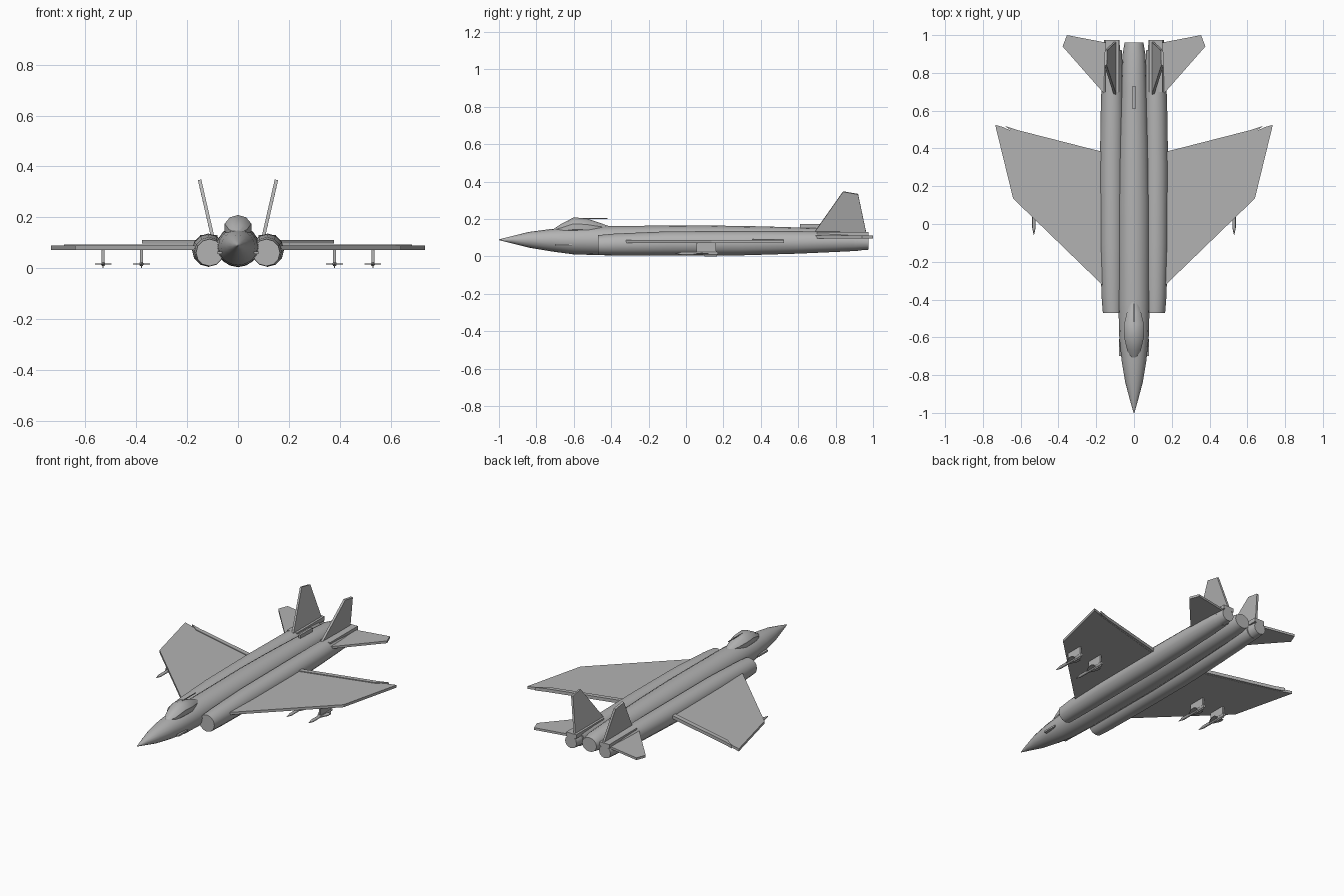
import bpy, bmesh, math
from mathutils import Vector

grey = bpy.data.materials.new("airframe grey")
grey.diffuse_color = (0.45, 0.45, 0.45, 1)


def finish(name, bm, smooth=None):
    bmesh.ops.recalc_face_normals(bm, faces=bm.faces)
    mesh = bpy.data.meshes.new(name)
    bm.to_mesh(mesh)
    bm.free()
    mesh.materials.append(grey)
    obj = bpy.data.objects.new(name, mesh)
    bpy.context.collection.objects.link(obj)
    if smooth:
        bpy.ops.object.select_all(action='DESELECT')
        obj.select_set(True)
        bpy.context.view_layer.objects.active = obj
        bpy.ops.object.shade_smooth_by_angle(angle=math.radians(smooth))
    return obj


def loft(name, stations, sides=12, smooth=35):
    """Tube along y through stations (y, x centre, bottom, top, half width)."""
    bm = bmesh.new()
    rings = []
    for y, x, low, high, half in stations:
        zc, rz = (low + high) / 2, (high - low) / 2
        ring = []
        for i in range(sides):
            a = 2 * math.pi * i / sides
            ring.append(bm.verts.new((x + half * math.sin(a), y, zc + rz * math.cos(a))))
        rings.append(ring)
    for a, b in zip(rings, rings[1:]):
        for i in range(sides):
            j = (i + 1) % sides
            bm.faces.new((a[i], a[j], b[j], b[i]))
    bm.faces.new(rings[0])
    bm.faces.new(rings[-1])
    return finish(name, bm, smooth)


def slab(name, points, thickness):
    """Flat plate: outline points pushed both ways along the thickness vector."""
    bm = bmesh.new()
    t = Vector(thickness) / 2
    top = [bm.verts.new(Vector(p) + t) for p in points]
    low = [bm.verts.new(Vector(p) - t) for p in points]
    bm.faces.new(top)
    bm.faces.new(low[::-1])
    n = len(points)
    for i in range(n):
        j = (i + 1) % n
        bm.faces.new((top[i], low[i], low[j], top[j]))
    return finish(name, bm)


def flat(name, outline, z, thick, s=1):
    return slab(name, [(s * x, y, z) for x, y in outline], (0, 0, thick))


def box(name, x, y0, y1, z0, z1, half):
    return flat(name, [(x - half, y0), (x + half, y0), (x + half, y1), (x - half, y1)],
                (z0 + z1) / 2, z1 - z0)


# Central body with pointed nose
loft("fuselage", [
    (-1.0, 0, 0.087, 0.091, 0.002), (-0.93, 0, 0.070, 0.109, 0.022),
    (-0.84, 0, 0.047, 0.131, 0.046), (-0.72, 0, 0.027, 0.147, 0.066),
    (-0.6, 0, 0.011, 0.157, 0.078), (-0.42, 0, 0.006, 0.163, 0.083),
    (0.1, 0, 0.004, 0.166, 0.084), (0.4, 0, 0.010, 0.161, 0.078),
    (0.7, 0, 0.020, 0.152, 0.068), (0.9, 0, 0.030, 0.142, 0.060),
    (0.96, 0, 0.040, 0.128, 0.050)], 16)

# Cockpit bubble and the thin aerial behind it
loft("canopy", [
    (-0.71, 0, 0.130, 0.146, 0.012), (-0.67, 0, 0.115, 0.172, 0.038),
    (-0.60, 0, 0.110, 0.209, 0.055), (-0.53, 0, 0.110, 0.203, 0.055),
    (-0.47, 0, 0.120, 0.183, 0.040), (-0.415, 0, 0.135, 0.163, 0.020)], 10)
box("aerial", 0, -0.60, -0.42, 0.201, 0.206, 0.002)
box("spine_plate", 0, 0.61, 0.73, 0.145, 0.174, 0.007)

for s, side in ((-1, "left"), (1, "right")):
    # Engine tubes with flat intake and tapered exhaust
    loft(side + "_engine", [
        (-0.47, s * 0.112, 0.008, 0.114, 0.053), (-0.38, s * 0.114, 0.006, 0.122, 0.058),
        (-0.1, s * 0.116, 0.005, 0.134, 0.064), (0.3, s * 0.117, 0.006, 0.136, 0.064),
        (0.6, s * 0.115, 0.015, 0.135, 0.061), (0.8, s * 0.114, 0.024, 0.133, 0.056),
        (0.92, s * 0.114, 0.030, 0.128, 0.049)])
    loft(side + "_nozzle", [
        (0.90, s * 0.118, 0.030, 0.124, 0.047), (0.975, s * 0.118, 0.036, 0.114, 0.040)])
    # Fairing at the foot of the fin
    box(side + "_fin_fairing", s * 0.115, 0.70, 0.975, 0.105, 0.13, 0.035)

    # Main wing and trailing edge flap
    flat(side + "_wing", [(0.08, -0.40), (0.17, -0.32), (0.64, 0.135), (0.735, 0.525),
                          (0.69, 0.512), (0.665, 0.50), (0.10, 0.345)], 0.08, 0.016, s)
    flat(side + "_flap", [(0.10, 0.335), (0.62, 0.472), (0.685, 0.52), (0.62, 0.498),
                          (0.10, 0.365)], 0.083, 0.02, s)

    # Tailplane and canted fin
    flat(side + "_tailplane", [(0.12, 0.65), (0.18, 0.715), (0.378, 0.94),
                               (0.355, 1.0), (0.12, 0.955)], 0.104, 0.014, s)
    slab(side + "_fin", [(s * 0.099, 0.68, 0.12), (s * 0.151, 0.84, 0.347),
                         (s * 0.148, 0.92, 0.333), (s * 0.099, 0.965, 0.12)],
         (0.013, 0, s * -0.003))

    # Small vane beside the nose
    box(side + "_nose_vane", s * 0.071, -0.70, -0.61, 0.056, 0.066, 0.009)

    # Underwing pylons and missiles
    for x, place in ((0.38, "inner"), (0.53, "outer")):
        name = side + "_" + place
        cx = s * x
        box(name + "_pylon", cx, 0.055, 0.16, 0.015, 0.075, 0.006)
        loft(name + "_missile", [
            (-0.058, cx, 0.015, 0.017, 0.001), (-0.02, cx, 0.007, 0.025, 0.009),
            (0.17, cx, 0.007, 0.025, 0.009)], 8, 50)
        flat(name + "_missile_fins", [(x - 0.008, 0.04), (x + 0.008, 0.04), (x + 0.033, 0.09),
                                      (x + 0.033, 0.12), (x - 0.033, 0.12), (x - 0.033, 0.09)],
             0.016, 0.005, s)
        box(name + "_missile_keel", cx, 0.10, 0.165, 0.0, 0.03, 0.002)
